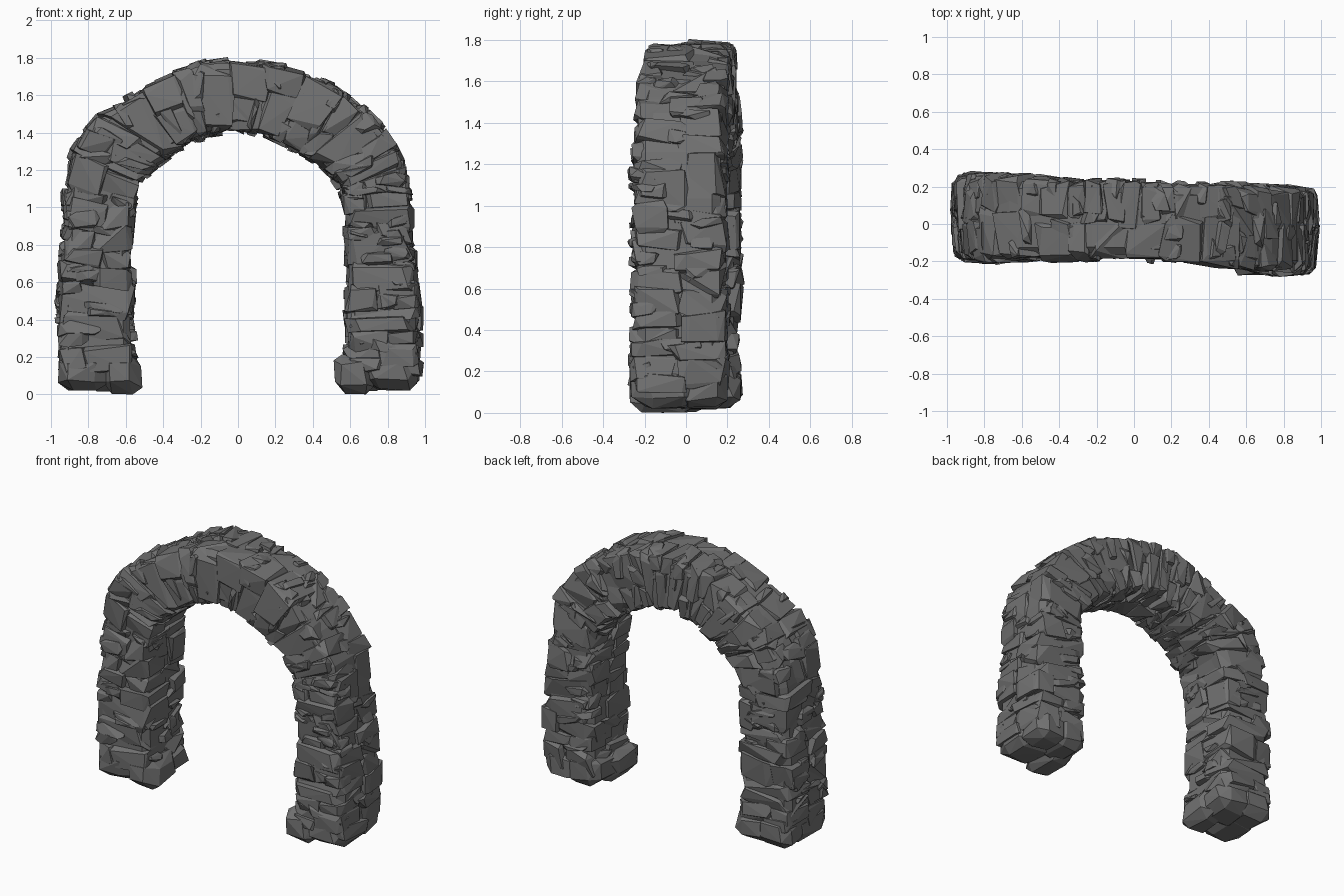
import bpy, bmesh, random
from mathutils import Vector

if "Cube" in bpy.data.objects:
    bpy.data.objects.remove(bpy.data.objects["Cube"])

random.seed(11)
R = random.uniform

stone_grey = bpy.data.materials.new("stone grey")
stone_grey.diffuse_color = (0.165, 0.165, 0.165, 1)
stone_grey.use_nodes = True
stone_grey.node_tree.nodes["Principled BSDF"].inputs["Base Color"].default_value = stone_grey.diffuse_color

# Arch outline from left foot to right foot: inner x, z, outer x, z
OUTLINE = [
    (-.54, .12, -.975, .12), (-.55, .50, -.975, .50), (-.56, .85, -.945, .85),
    (-.54, 1.05, -.945, 1.08), (-.49, 1.15, -.905, 1.29), (-.40, 1.24, -.78, 1.49),
    (-.26, 1.33, -.46, 1.68), (-.12, 1.39, -.18, 1.80), (0, 1.41, .02, 1.80),
    (.13, 1.38, .25, 1.77), (.28, 1.31, .51, 1.67), (.42, 1.23, .745, 1.485),
    (.53, 1.12, .895, 1.275), (.57, .98, .935, 1.05), (.57, .85, .945, .80),
    (.56, .50, .98, .50), (.56, .12, .98, .12)]
MID = [Vector(((a + c) / 2, (b + d) / 2)) for a, b, c, d in OUTLINE]
LEN = [0.0]
for p, q in zip(MID, MID[1:]):
    LEN.append(LEN[-1] + (q - p).length)
TOTAL = LEN[-1]


def ramp(x, points):
    for (x0, y0), (x1, y1) in zip(points, points[1:]):
        if x <= x1:
            return y0 + (y1 - y0) * max(0, (x - x0) / (x1 - x0))
    return points[-1][1]


def place(u, v, s):
    """u: 0 inner to 1 outer, v: -1 front to 1 back, s: length along the arch."""
    i = 0
    while i < len(LEN) - 2 and s > LEN[i + 1]:
        i += 1
    t = (s - LEN[i]) / (LEN[i + 1] - LEN[i])
    # pull the corners of the cross-section in a little
    f = 1 - .07 * min(1, abs(2 * u - 1), abs(v)) ** 3
    u, v = .5 + (u - .5) * f, v * f
    a, b, c, d = [p + (q - p) * t for p, q in zip(OUTLINE[i], OUTLINE[i + 1])]
    x, z = a + (c - a) * u, b + (d - b) * u
    half = ramp(abs(x), ((.3, .215), (.7, .235)))
    y = ramp(x, ((-.75, .034), (0, .02), (.5, -.005), (.75, -.035)))
    return Vector((x, y + half * v, z))


def straight(x, y, z):
    return Vector((x, y, z))


def add_stone(bm, lo, hi, mapping, cut=(.06, .26), shear=(0, 0), keep=2):
    """Chipped block: convex hull of a box with unevenly cut corners."""
    verts = []
    for k in range(8):
        sign = [(k >> a) & 1 for a in range(3)]
        for axis in random.sample(range(3), keep):
            p = []
            for a in range(3):
                f = R(0, .06) if a == axis else R(*cut)
                f = 1 - f if sign[a] else f
                p.append(lo[a] + (hi[a] - lo[a]) * f)
            p[2] += shear[0] * (p[0] - .5) + shear[1] * p[1]
            verts.append(bm.verts.new(mapping(*p)))
    res = bmesh.ops.convex_hull(bm, input=verts)
    loose = {v for v in res["geom_interior"] + res["geom_unused"]
             if isinstance(v, bmesh.types.BMVert)}
    bmesh.ops.delete(bm, geom=list(loose), context='VERTS')


def finish(bm, name):
    bmesh.ops.recalc_face_normals(bm, faces=bm.faces[:])
    me = bpy.data.meshes.new(name)
    bm.to_mesh(me)
    bm.free()
    me.materials.append(stone_grey)
    ob = bpy.data.objects.new(name, me)
    bpy.context.collection.objects.link(ob)


# Solid core behind the stones, with bevelled corners
bm = bmesh.new()
rings = []
for i in range(41):
    s = .03 + (TOTAL - .06) * i / 40
    rings.append([bm.verts.new(place(.5 + a * .44, b * .88, s)) for a, b in
                  ((-.8, -1), (.8, -1), (1, -.8), (1, .8),
                   (.8, 1), (-.8, 1), (-1, .8), (-1, -.8))])
for r, q in zip(rings, rings[1:]):
    for k in range(8):
        bm.faces.new((r[k], r[(k + 1) % 8], q[(k + 1) % 8], q[k]))
bm.faces.new(rings[0])
bm.faces.new(rings[-1])
finish(bm, "arch_core")

# Stone courses: a front and a back stack, each course one or two stones wide
LEG = LEN[3]
parts = {"left_leg_stones": bmesh.new(), "arch_stones": bmesh.new(),
         "right_leg_stones": bmesh.new()}


def part_at(s):
    if s < LEG:
        return parts["left_leg_stones"]
    return parts["right_leg_stones" if s > TOTAL - LEG else "arch_stones"]


for side in (-1, 1):
    s = 0.02
    while s < TOTAL - .03:
        h = random.choice((.05, .07, .09, .12, .15, .18))
        e = min(s + h, TOTAL)
        bm = part_at((s + e) / 2)
        split = R(.3, .7)
        spans = [(0, 1)] if random.random() < .35 else [(0, split), (split, 1)]
        for u0, u1 in spans:
            u0 = R(-.04, .03) if u0 == 0 else u0 - .06
            u1 = R(.97, 1.04) if u1 == 1 else u1 + .06
            v = sorted((side * R(.97, 1.09), side * R(-.3, .1)))
            add_stone(bm, (u0, v[0], s - .02), (u1, v[1], e + .02), place,
                      shear=(R(-.06, .06), R(-.02, .02)))
        s = e

# Wedge stones filling the joints on all four sides
for i in range(170):
    s = R(.12, TOTAL - .12)
    t, w, c = R(.02, .05), R(.18, .32), R(.12, .88)
    tilt = (R(-.12, .12), R(-.04, .04))
    if i % 2:
        side = random.choice((-1, 1))
        v = sorted((side * R(.99, 1.07), side * .4))
        lo, hi = (max(c - w, .0), v[0], s - t), (min(c + w, 1), v[1], s + t)
    else:
        c = c * 2 - 1
        w *= 1.6
        u = (R(-.03, .01), .35) if i % 4 else (.65, R(.99, 1.03))
        lo, hi = (u[0], max(c - w, -1), s - t), (u[1], min(c + w, 1), s + t)
    add_stone(part_at(s), lo, hi, place, cut=(.08, .35), shear=tilt)

for name, bm in parts.items():
    finish(bm, name)

# Large rounded foot boulders under each leg
for sx, name in ((-1, "left_foot_boulders"), (1, "right_foot_boulders")):
    bm = bmesh.new()
    dy = -.035 * sx
    for x0, x1, y0, y1, z0, z1 in ((.67, .97, -.24, .13, .02, .23),
                                   (.51, .73, -.24, .1, 0, .22),
                                   (.53, .83, -.06, .24, .015, .22),
                                   (.7, .96, 0, .24, .02, .22)):
        xs = sorted((sx * x0, sx * x1))
        add_stone(bm, (xs[0], y0 + dy, z0), (xs[1], y1 + dy, z1), straight,
                  cut=(.16, .34), keep=3)
    finish(bm, name)
